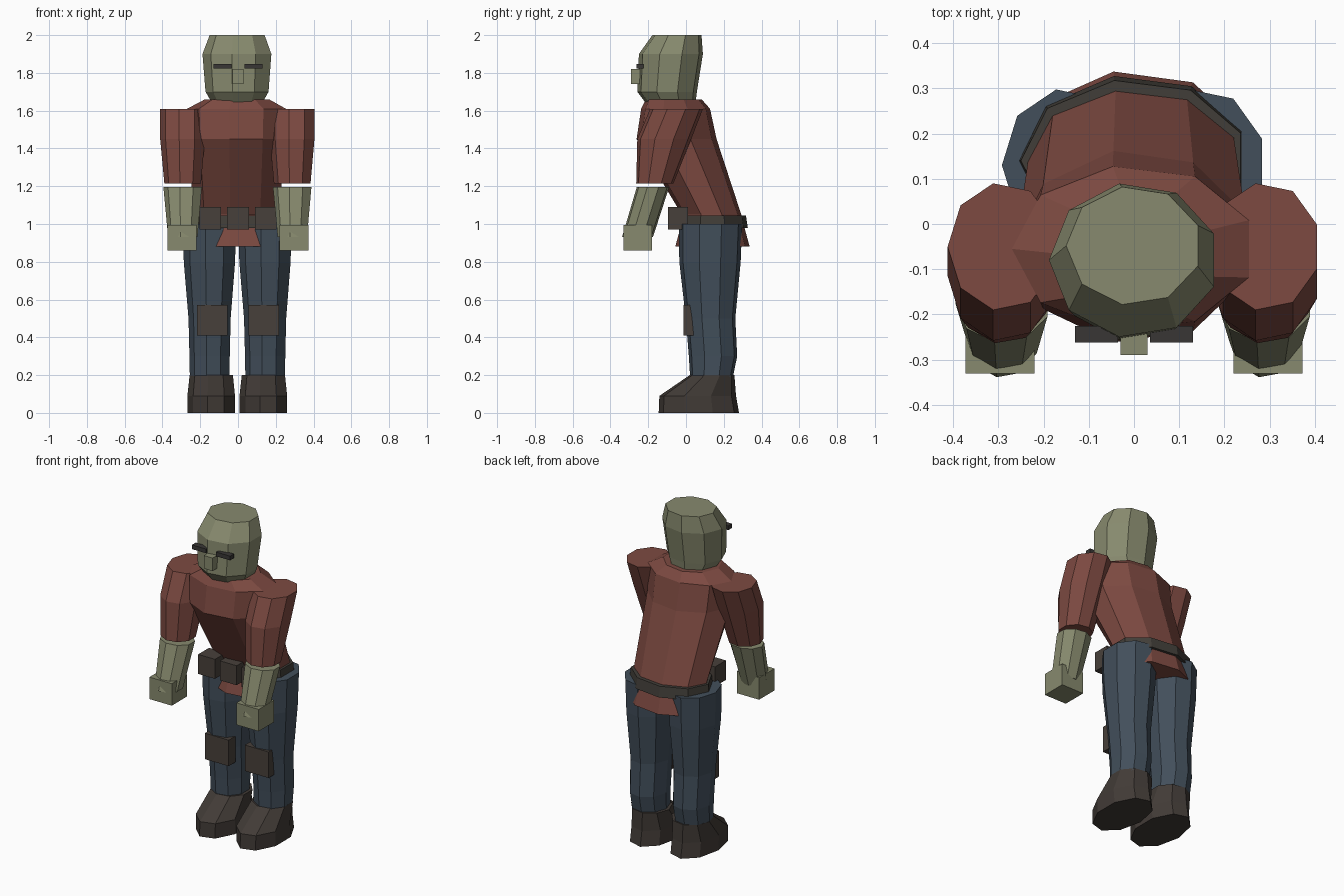
import bpy, bmesh
from math import cos, sin, radians

cube = bpy.data.objects.get("Cube")
if cube:
    bpy.data.objects.remove(cube, do_unlink=True)

SIDES = 9
PHASE = 20


def material(name, color):
    m = bpy.data.materials.new(name)
    m.use_nodes = True
    m.diffuse_color = (*color, 1)
    m.node_tree.nodes["Principled BSDF"].inputs["Base Color"].default_value = (*color, 1)
    return m


skin = material("grey green skin", (0.243, 0.254, 0.156))
shirt = material("rust red cloth", (0.205, 0.068, 0.053))
denim = material("slate blue cloth", (0.055, 0.078, 0.105))
leather = material("brown leather", (0.064, 0.051, 0.043))
boot = material("dark boot brown", (0.053, 0.043, 0.037))
strap = material("belt grey brown", (0.053, 0.048, 0.040))
charcoal = material("charcoal", (0.040, 0.037, 0.035))


def finish(name, bm, mat):
    bmesh.ops.recalc_face_normals(bm, faces=bm.faces)
    mesh = bpy.data.meshes.new(name)
    bm.to_mesh(mesh)
    bm.free()
    mesh.materials.append(mat)
    obj = bpy.data.objects.new(name, mesh)
    bpy.context.collection.objects.link(obj)
    return obj


def loft(name, mat, x, rings):
    """Closed tube through rings of (z, centre y, radius x, radius y)."""
    bm = bmesh.new()
    loops = []
    for z, cy, rx, ry in rings:
        angles = [radians(PHASE + 360 * i / SIDES) for i in range(SIDES)]
        loops.append([bm.verts.new((x + rx * cos(a), cy + ry * sin(a), z)) for a in angles])
    for low, high in zip(loops, loops[1:]):
        for i in range(SIDES):
            j = (i + 1) % SIDES
            bm.faces.new((low[i], low[j], high[j], high[i]))
    bm.faces.new(loops[0])
    bm.faces.new(loops[-1])
    return finish(name, bm, mat)


def box(name, mat, xs, ys, zs):
    bm = bmesh.new()
    bmesh.ops.create_cube(bm, size=1)
    for v in bm.verts:
        v.co = [(a + b) / 2 + c * (b - a) for c, (a, b) in zip(v.co, (xs, ys, zs))]
    return finish(name, bm, mat)


# Torso, leaning forward, with the shirt hem flaring below the belt
loft("torso", shirt, 0, [
    (0.88, 0.14, 0.26, 0.2), (0.97, 0.14, 0.24, 0.175), (1.05, 0.135, 0.235, 0.16),
    (1.45, -0.05, 0.262, 0.215), (1.61, -0.055, 0.27, 0.185), (1.66, -0.065, 0.175, 0.15)])
loft("belt", strap, 0, [(0.98, 0.14, 0.255, 0.19), (1.045, 0.14, 0.25, 0.18)])

# Head and face
loft("head", skin, 0, [
    (1.62, -0.075, 0.125, 0.125), (1.7, -0.1, 0.172, 0.16),
    (1.9, -0.08, 0.188, 0.172), (2.0, -0.048, 0.15, 0.132)])
box("nose", skin, (-0.03, 0.03), (-0.29, -0.23), (1.74, 1.82))

# Belt buckle
box("buckle", leather, (-0.057, 0.057), (-0.095, 0), (0.97, 1.09))

# Paired parts keep the same facet direction on both sides
for side, s in (("left", 1), ("right", -1)):
    def span(a, b):
        return tuple(sorted((s * a, s * b)))

    box(side + "_eye", charcoal, span(0.035, 0.13), (-0.262, -0.225), (1.822, 1.848))
    box(side + "_pouch", leather, span(0.09, 0.205), (-0.095, 0.01), (0.97, 1.09))
    box(side + "_knee_pad", leather, span(0.055, 0.217), (-0.012, 0.055), (0.41, 0.57))
    box(side + "_hand", skin, span(0.22, 0.372), (-0.33, -0.18), (0.86, 0.995))
    loft(side + "_sleeve", shirt, s * 0.29, [
        (1.215, -0.165, 0.1, 0.1), (1.45, -0.115, 0.122, 0.145), (1.61, -0.05, 0.122, 0.142)])
    loft(side + "_forearm", skin, s * 0.29, [
        (0.93, -0.257, 0.08, 0.083), (1.195, -0.175, 0.105, 0.087)])
    loft(side + "_leg", denim, s * 0.147, [
        (0.19, 0.135, 0.108, 0.115), (0.3, 0.143, 0.11, 0.13), (0.5, 0.13, 0.115, 0.133),
        (0.8, 0.127, 0.14, 0.165), (1.0, 0.13, 0.145, 0.17)])
    loft(side + "_boot", boot, s * 0.138, [
        (0, 0.068, 0.13, 0.216), (0.09, 0.062, 0.13, 0.206), (0.2, 0.138, 0.118, 0.12)])
